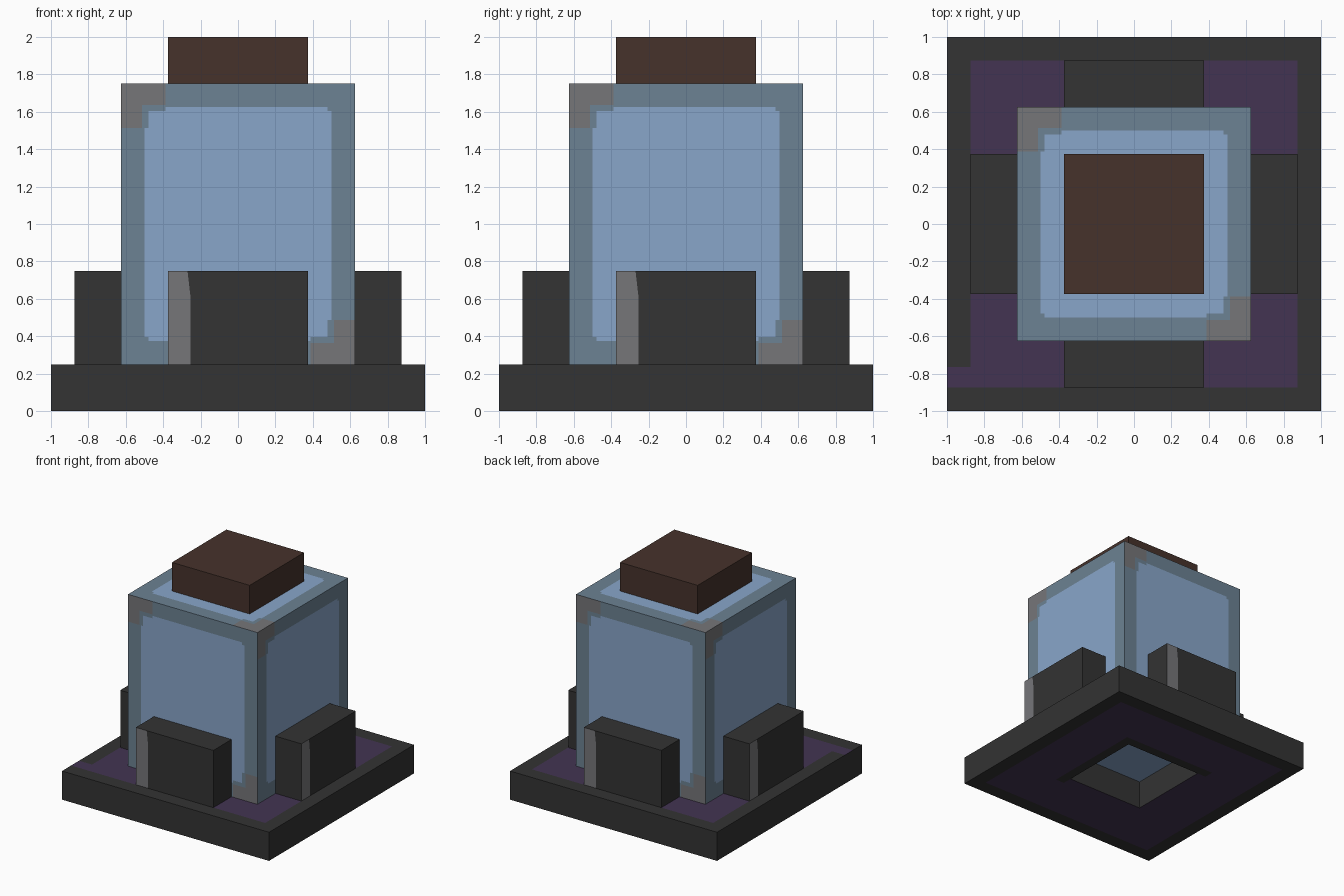
import bpy, bmesh, math
from mathutils import Vector, Matrix

if "Cube" in bpy.data.objects:
    bpy.data.objects.remove(bpy.data.objects["Cube"])


def material(name, rgb):
    """Flat colour from 0-255 display values."""
    m = bpy.data.materials.new(name)
    lin = [((c / 255 + 0.055) / 1.055) ** 2.4 for c in rgb]
    m.diffuse_color = (*lin, 1)
    m.use_nodes = True
    m.node_tree.nodes["Principled BSDF"].inputs["Base Color"].default_value = m.diffuse_color
    return m


CHARCOAL = material("charcoal", (51, 51, 51))
PURPLE = material("dark purple", (67, 52, 82))
STEEL = material("steel blue", (108, 130, 147))
SKY = material("light blue", (137, 166, 202))
GREY = material("worn grey", (118, 118, 121))
BROWN = material("dark brown", (70, 50, 43))


def box(lo, hi, cuts=((), (), ())):
    """Box between two corners, sliced at the given x, y and z values."""
    bm = bmesh.new()
    bmesh.ops.create_cube(bm, size=1)
    lo, hi = Vector(lo), Vector(hi)
    for v in bm.verts:
        v.co = (lo + hi) / 2 + Vector(c * s for c, s in zip(v.co, hi - lo))
    for axis in range(3):
        normal = [int(i == axis) for i in range(3)]
        for value in cuts[axis]:
            bmesh.ops.bisect_plane(bm, geom=bm.verts[:] + bm.edges[:] + bm.faces[:],
                                   plane_co=[value * n for n in normal], plane_no=normal)
    bm.normal_update()
    return bm


def finish(name, bm, mats, rule=None):
    """Colour faces by rule(centre, normal) and make the object."""
    bm.normal_update()
    if rule:
        for f in bm.faces:
            f.material_index = rule(f.calc_center_median(), f.normal)
    mesh = bpy.data.meshes.new(name)
    bm.to_mesh(mesh)
    bm.free()
    for m in mats:
        mesh.materials.append(m)
    ob = bpy.data.objects.new(name, mesh)
    bpy.context.collection.objects.link(ob)
    return ob


# Base slab: purple inlay above and below, square shaft through the middle
HOLE, INLAY, RIM = 0.375, 0.875, 0.46
lines = (-INLAY, -RIM, -HOLE, HOLE, RIM, INLAY)
slab = box((-1, -1, 0), (1, 1, 0.25), (lines, lines + (-0.765,), ()))
inside = [f for f in slab.faces if abs(f.normal.z) > 0.5
          and max(abs(f.calc_center_median().x), abs(f.calc_center_median().y)) < HOLE]
bmesh.ops.delete(slab, geom=inside, context='FACES')
bmesh.ops.bridge_loops(slab, edges=[e for e in slab.edges if e.is_boundary])
bmesh.ops.recalc_face_normals(slab, faces=slab.faces[:])


def slab_colour(c, n):
    if abs(n.z) < 0.5:
        return 0
    if n.z < 0 and max(c.x, c.y) > HOLE and max(abs(c.x), abs(c.y)) < RIM:
        return 0  # bare strip beside the shaft
    if n.z > 0 and c.x < -INLAY and -INLAY < c.y < -0.765:
        return 1  # small tongue of inlay reaching the edge
    return int(max(abs(c.x), abs(c.y)) < INLAY)


finish("base_slab", slab, [CHARCOAL, PURPLE], slab_colour)

# Glass block: steel frame, light pane, worn patches in two opposite corners
W, H, MID = 0.625, 0.75, 1.0
steps = (0.113, 0.125, 0.147, 0.238)
side = [s * (W - d) for d in steps for s in (-1, 1)]
tall = [MID + s * (H - d) for d in steps for s in (-1, 1)]


def glass_colour(c, n):
    if abs(n.z) > 0.5:
        u, v, hv = c.x, c.y * (1 if n.z > 0 else -1), W
    else:
        u, v, hv = Vector((0, 0, 1)).cross(n).dot(c), c.z - MID, H
    for s in (1, -1):
        a, b = W + s * u, hv - s * v  # distances from the worn corner
        near, far = min(a, b), max(a, b)
        if near < 0.113 and far < 0.238:
            return 2
        if near < 0.147 and far < 0.238:
            return 0
    p, q = W - abs(u), hv - abs(v)
    return 0 if min(p, q) < 0.125 or max(p, q) < 0.147 else 1


finish("glass_block", box((-W, -W, MID - H), (W, W, MID + H), (side, side, tall)),
       [STEEL, SKY, GREY], glass_colour)

# Four buttress blocks, each with a pale stripe on the left of its outer face
for i, place in enumerate(("front", "right", "back", "left")):
    bm = box((-0.375, -0.875, 0.25), (0.375, -0.625, 0.75), ((-0.255,), (), (0.62,)))
    for v in bm.verts:
        if abs(v.co.x + 0.255) < 1e-4 and v.co.z > 0.7:
            v.co.x = -0.27
    ob = finish(place + "_buttress", bm, [CHARCOAL, GREY],
                lambda c, n: int(n.y < -0.5 and c.x < -0.25))
    ob.data.transform(Matrix.Rotation(i * math.pi / 2, 4, 'Z'))

# Cap on top
finish("cap", box((-0.375, -0.375, 1.75), (0.375, 0.375, 2)), [BROWN])
